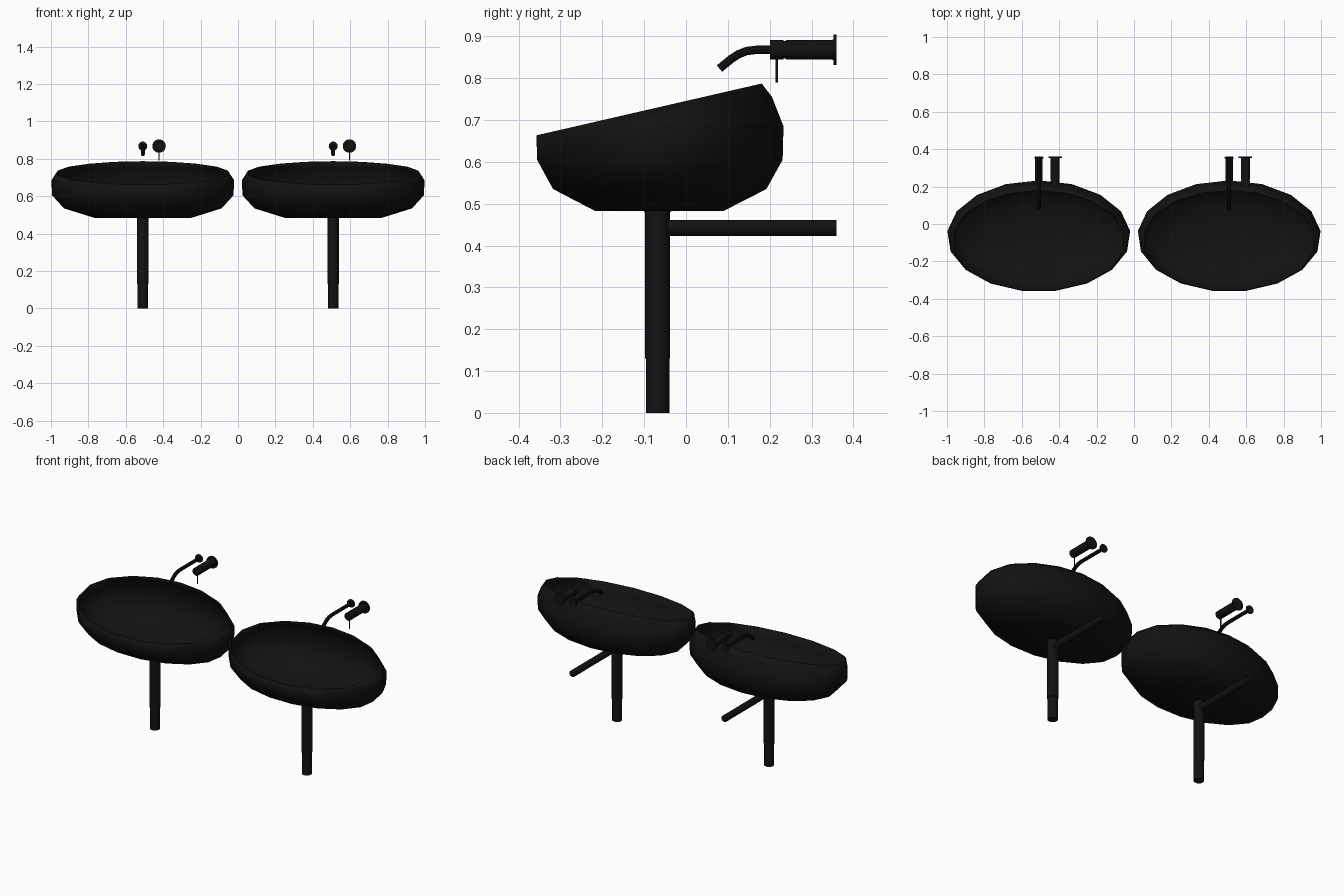
import bpy, bmesh
from math import sin, cos, pi
from mathutils import Vector

if "Cube" in bpy.data.objects:
    bpy.data.objects.remove(bpy.data.objects["Cube"])

black = bpy.data.materials.new("black_glaze")
black.diffuse_color = (0.006, 0.006, 0.006, 1)
black.use_nodes = True
black.node_tree.nodes["Principled BSDF"].inputs["Base Color"].default_value = black.diffuse_color


def finish(obj, name, angle=0.6):
    obj.name = name
    obj.data.materials.append(black)
    bpy.ops.object.select_all(action='DESELECT')
    obj.select_set(True)
    bpy.context.view_layer.objects.active = obj
    bpy.ops.object.shade_smooth_by_angle(angle=angle)


def rod(name, a, b, r, sides=24):
    a, b = Vector(a), Vector(b)
    d = b - a
    bpy.ops.mesh.primitive_cylinder_add(vertices=sides, radius=r, depth=d.length, location=(a + b) / 2)
    obj = bpy.context.object
    obj.rotation_euler = d.to_track_quat('Z', 'Y').to_euler()
    finish(obj, name)


def bowl(name, cx):
    # squashed 17-sided shell, sliced open by a sloping plane
    cy, rx, ry, n = -0.065, 0.492, 0.299, 17
    rings = [(0.483, 0.52), (0.535, 0.86), (0.605, 0.99),
             (0.685, 0.997), (0.755, 0.905), (0.81, 0.765)]
    bm = bmesh.new()
    loops = [[bm.verts.new((cx + rx * s * sin(2 * pi * k / n), cy + ry * s * cos(2 * pi * k / n), z))
              for k in range(n)] for z, s in rings]
    for lo, hi in zip(loops, loops[1:]):
        for k in range(n):
            j = (k + 1) % n
            bm.faces.new((lo[k], lo[j], hi[j], hi[k]))
    bm.faces.new(loops[0])
    bmesh.ops.recalc_face_normals(bm, faces=bm.faces)
    slope = (0.787 - 0.664) / (0.18 + 0.355)
    bmesh.ops.bisect_plane(bm, geom=bm.verts[:] + bm.edges[:] + bm.faces[:],
                           plane_co=(cx, 0.18, 0.787), plane_no=(0, -slope, 1), clear_outer=True)
    bmesh.ops.recalc_face_normals(bm, faces=bm.faces)
    low = min(bm.faces, key=lambda f: f.calc_center_median().z)
    if low.normal.z > 0:
        bmesh.ops.reverse_faces(bm, faces=bm.faces)
    me = bpy.data.meshes.new(name)
    bm.to_mesh(me)
    bm.free()
    obj = bpy.data.objects.new(name, me)
    bpy.context.collection.objects.link(obj)
    finish(obj, name, 0.7)
    sol = obj.modifiers.new("wall", 'SOLIDIFY')
    sol.thickness = 0.005
    sol.offset = -1


def spout(name, cx):
    # bent tube along a short path
    path = [(0.08, 0.823), (0.108, 0.846), (0.125, 0.857), (0.145, 0.865), (0.17, 0.868), (0.352, 0.868)]
    cu = bpy.data.curves.new(name, 'CURVE')
    cu.dimensions = '3D'
    cu.bevel_depth = 0.0105
    cu.bevel_resolution = 3
    cu.use_fill_caps = True
    sp = cu.splines.new('POLY')
    sp.points.add(len(path) - 1)
    for p, (y, z) in zip(sp.points, path):
        p.co = (cx, y, z, 1)
    obj = bpy.data.objects.new(name, cu)
    bpy.context.collection.objects.link(obj)
    bpy.ops.object.select_all(action='DESELECT')
    obj.select_set(True)
    bpy.context.view_layer.objects.active = obj
    bpy.ops.object.convert(target='MESH')
    finish(bpy.context.object, name)


for side, cx in (("left", -0.509), ("right", 0.509)):
    bowl(side + "_bowl", cx)
    # drain and pipes
    py = -0.068
    rod(side + "_drain", (cx, py, 0.48), (cx, py, 0.491), 0.032)
    rod(side + "_upper_waste_pipe", (cx, py, 0.13), (cx, py, 0.483), 0.030)
    rod(side + "_lower_waste_pipe", (cx, py, 0), (cx, py, 0.13), 0.028)
    rod(side + "_wall_pipe", (cx, py, 0.442), (cx, 0.36, 0.442), 0.0195)
    # wall-mounted tap
    spout(side + "_spout", cx)
    rod(side + "_spout_flange", (cx, 0.35, 0.868), (cx, 0.358, 0.868), 0.024)
    hx, hz = cx + 0.087, 0.868
    rod(side + "_handle_knob", (hx, 0.201, hz), (hx, 0.233, hz), 0.0235)
    rod(side + "_handle_neck", (hx, 0.23, hz), (hx, 0.242, hz), 0.021)
    rod(side + "_handle_body", (hx, 0.239, hz), (hx, 0.354, hz), 0.0235)
    rod(side + "_handle_flange", (hx, 0.352, hz), (hx, 0.36, hz), 0.036)
    rod(side + "_handle_lever", (hx, 0.217, 0.79), (hx, 0.217, hz), 0.003, 12)
